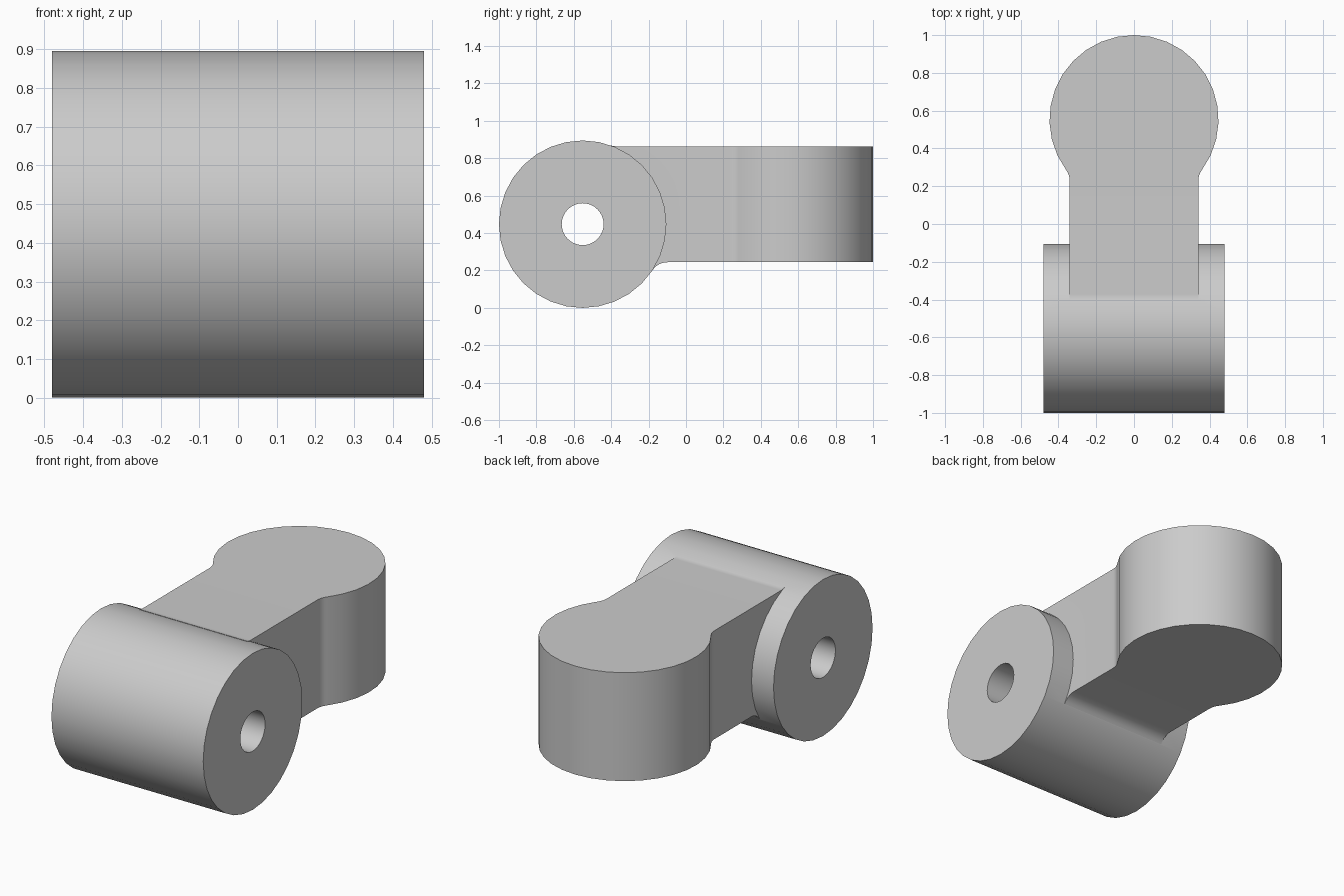
import bpy, bmesh
from math import sin, cos, pi, atan2, sqrt
from mathutils import Vector

cube = bpy.data.objects.get("Cube")
if cube:
    bpy.data.objects.remove(cube, do_unlink=True)

R = 0.4475               # barrel and round end radius
HOLE = 0.112
BARREL_Y, BARREL_Z, BARREL_HALF = -0.5525, R, 0.48
END_Y = 0.5525
ARM_HALF, ARM_LOW, ARM_TOP = 0.341, 0.244, 0.864
FILLET = 0.094

grey = bpy.data.materials.new("plain grey")
grey.use_nodes = True
color = (0.6, 0.6, 0.6, 1)
grey.diffuse_color = color
grey.node_tree.nodes["Principled BSDF"].inputs["Base Color"].default_value = color


def arc(cx, cy, r, start, end, steps):
    return [(cx + r * cos(start + (end - start) * i / steps),
             cy + r * sin(start + (end - start) * i / steps)) for i in range(steps + 1)]


def prism(name, outline, axis, low, high):
    """Extrude a closed outline along x (outline in y, z) or z (outline in x, y)."""
    bm = bmesh.new()
    place = (lambda p: (low, *p)) if axis == "x" else (lambda p: (*p, low))
    face = bm.faces.new([bm.verts.new(place(p)) for p in outline])
    moved = bmesh.ops.extrude_face_region(bm, geom=[face])["geom"]
    step = Vector((high - low, 0, 0)) if axis == "x" else Vector((0, 0, high - low))
    bmesh.ops.translate(bm, vec=step, verts=[v for v in moved if isinstance(v, bmesh.types.BMVert)])
    bmesh.ops.recalc_face_normals(bm, faces=bm.faces)
    mesh = bpy.data.meshes.new(name)
    bm.to_mesh(mesh)
    bm.free()
    mesh.materials.append(grey)
    obj = bpy.data.objects.new(name, mesh)
    bpy.context.collection.objects.link(obj)
    return obj


def combine(obj, other, operation):
    mod = obj.modifiers.new(operation.lower(), "BOOLEAN")
    mod.operation, mod.object, mod.solver = operation, other, "EXACT"
    bpy.context.view_layer.objects.active = obj
    bpy.ops.object.modifier_apply(modifier=mod.name)
    bpy.data.objects.remove(other, do_unlink=True)


def fillet_reach(offset):
    """Distance along a line, offset from a circle's centre, to its fillet centre."""
    return sqrt((R + FILLET) ** 2 - (offset + FILLET) ** 2)


# Plan outline: straight neck, concave fillet, round end
reach = fillet_reach(ARM_HALF)
turn = atan2(reach, ARM_HALF + FILLET)
right_side = [(ARM_HALF, -0.6)] + arc(ARM_HALF + FILLET, END_Y - reach, FILLET, pi, pi - turn, 6)
round_end = arc(0, END_Y, R, -turn, pi + turn, 22)[1:-1]
left_side = [(-x, y) for x, y in reversed(right_side)]
arm = prism("hinge_link", right_side + round_end + left_side, "z", ARM_LOW - 0.2, ARM_TOP + 0.2)


# Side outline: fillets where the arm meets the barrel, ending inside the barrel
def barrel_fillet(line_z, side):
    offset = abs(line_z - BARREL_Z)
    reach = fillet_reach(offset)
    turn = atan2(reach, offset + FILLET)
    return [(BARREL_Y + reach + FILLET * cos(a), line_z + side * FILLET * (1 + sin(a)))
            for a in (-pi / 2 - turn * i / 6 for i in range(7))]


upper = barrel_fillet(ARM_TOP, 1)
lower = barrel_fillet(ARM_LOW, -1)
side = [(1.2, ARM_LOW), (1.2, ARM_TOP)] + upper + [(-0.42, 0.8), (-0.42, 0.35), (-0.26, 0.3)] + lower[::-1]
combine(arm, prism("side_shape", side, "x", -0.7, 0.7), "INTERSECT")

# Barrel across the front, with a pin hole through it
circle = arc(BARREL_Y, BARREL_Z, R, 0, 2 * pi, 32)[:-1]
combine(arm, prism("barrel", circle, "x", -BARREL_HALF, BARREL_HALF), "UNION")
bore = arc(BARREL_Y, BARREL_Z, HOLE, 0, 2 * pi, 32)[:-1]
combine(arm, prism("pin_hole", bore, "x", -0.6, 0.6), "DIFFERENCE")

# Smooth round walls, keep the rims crisp
bpy.ops.object.select_all(action="DESELECT")
arm.select_set(True)
bpy.context.view_layer.objects.active = arm
bpy.ops.object.shade_smooth_by_angle(angle=pi / 6)
